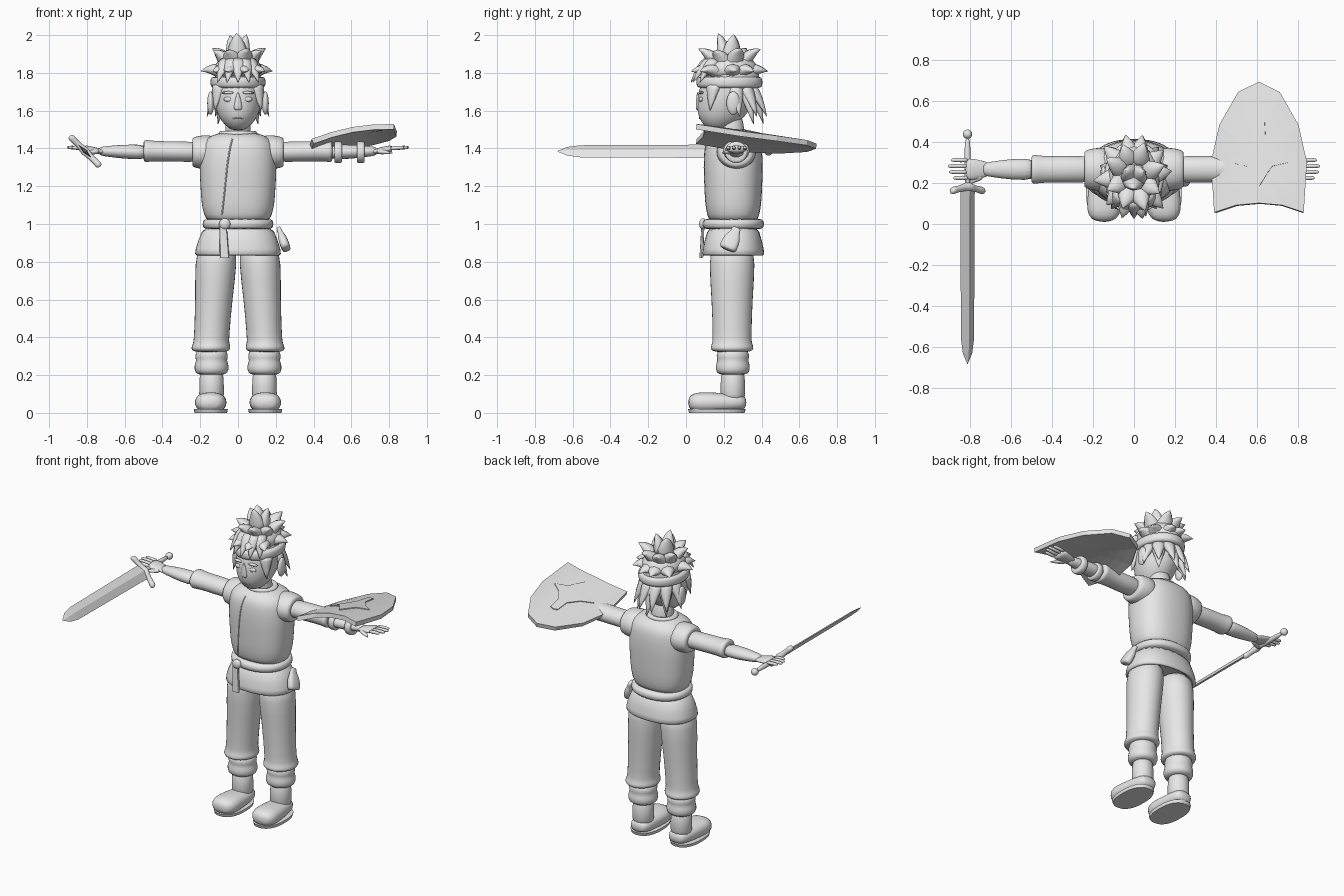
import bpy, bmesh, math, random
from mathutils import Vector
from mathutils.bvhtree import BVHTree

default_cube = bpy.data.objects.get("Cube")
if default_cube:
    bpy.data.objects.remove(default_cube)

# One plain clay colour for everything
clay = bpy.data.materials.new("plain_grey")
clay.use_nodes = True
clay.diffuse_color = (.8, .8, .8, 1)
shader = clay.node_tree.nodes["Principled BSDF"]
shader.inputs["Base Color"].default_value = clay.diffuse_color

# Order of (along, across, up) for each loft direction
PLACE = {"X": lambda along, u, v: (along, u, v),
         "Y": lambda along, u, v: (u, along, v),
         "Z": lambda along, u, v: (u, v, along)}


def finish(name, bm, mirror=False, levels=0, smooth=True):
    """Turn a bmesh into a finished object with its modifiers."""
    bmesh.ops.recalc_face_normals(bm, faces=bm.faces)
    mesh = bpy.data.meshes.new(name)
    bm.to_mesh(mesh)
    bm.free()
    mesh.materials.append(clay)
    for polygon in mesh.polygons:
        polygon.use_smooth = smooth
    obj = bpy.data.objects.new(name, mesh)
    bpy.context.collection.objects.link(obj)
    if mirror:
        obj.modifiers.new("mirror", "MIRROR")
    if levels:
        subdivision = obj.modifiers.new("subdivision", "SUBSURF")
        subdivision.levels = subdivision.render_levels = levels
    return obj


def skin(bm, rings, closed=True):
    """Join consecutive vertex rings with quads and cap the ends."""
    for low, high in zip(rings, rings[1:]):
        for i in range(len(low)):
            bm.faces.new((low[i - 1], low[i], high[i], high[i - 1]))
    bm.faces.new(rings[-1])
    if closed:
        bm.faces.new(rings[0])


def loft(name, axis, centre, profile, ratio=1, lean=0, sides=16, power=2,
         mirror=False, levels=1, smooth=True):
    """Superellipse loft: profile holds (position on axis, radius) pairs."""
    bm = bmesh.new()
    rings = []
    start = profile[0][0]
    shift = Vector(centre)
    drift = Vector(lean) if lean else Vector((0, 0))
    for along, radius in profile:
        middle = shift + drift * (along - start)
        ring = []
        for i in range(sides):
            angle = math.tau * i / sides
            c, s = math.cos(angle), math.sin(angle)
            u = math.copysign(abs(c) ** (2 / power), c) * radius
            v = math.copysign(abs(s) ** (2 / power), s) * radius * ratio
            ring.append(bm.verts.new(PLACE[axis](along, middle.x + u, middle.y + v)))
        rings.append(ring)
    skin(bm, rings)
    return finish(name, bm, mirror, levels, smooth)


def ball(name, centre, radii, mirror=False):
    bm = bmesh.new()
    bmesh.ops.create_uvsphere(bm, u_segments=16, v_segments=10, radius=1)
    bmesh.ops.scale(bm, vec=radii, verts=bm.verts)
    bmesh.ops.translate(bm, vec=centre, verts=bm.verts)
    return finish(name, bm, mirror)


def add_spike(bm, root, tip, radius, lift=.03):
    """Add a curved, slightly flattened, tapering lock."""
    control = (root + tip) / 2 + Vector((0, 0, lift))
    turn = (tip - root).to_track_quat("Z", "Y")
    rings = []
    steps, sides = 5, 8
    for step in range(steps):
        t = step / (steps - 1)
        point = root.lerp(control, t).lerp(control.lerp(tip, t), t)
        size = radius * (1 - t ** 1.6) + .002
        ring = []
        for i in range(sides):
            angle = math.tau * i / sides
            offset = Vector((math.cos(angle), math.sin(angle) * .7, 0)) * size
            ring.append(bm.verts.new(point + turn @ offset))
        rings.append(ring)
    skin(bm, rings)


# Tunic, belt and skirt
waist = (0, .25)
tunic = loft("tunic", "Z", waist, [(1, .165), (1.05, .18), (1.1, .195), (1.2, .2), (1.3, .207),
                                   (1.4, .2), (1.45, .18), (1.49, .1)],
             ratio=.77, sides=24, power=2.4)
loft("skirt", "Z", waist, [(1.02, .18), (.9, .215), (.83, .24), (.83, .2), (.9, .16)],
     ratio=.72, sides=24, power=2.3)
loft("belt", "Z", waist, [(.97, .17), (.98, .19), (1.02, .19), (1.03, .17)],
     ratio=.87, sides=24, power=2.2)
ball("belt_buckle", (-.07, .09, 1), (.03, .02, .03))
loft("belt_tail", "Z", (-.08, .09), [(1, .02), (.82, .025)], ratio=.4, sides=8,
     power=4, lean=(-.05, .05), levels=0, smooth=False)
loft("collar", "Z", waist, [(1.46, .1), (1.48, .11), (1.5, .09), (1.48, .07)], ratio=.9)
loft("neck", "Z", waist, [(1.42, .08), (1.5, .066), (1.6, .066)], lean=(0, -.1))

# Front seam laid on the chest
bpy.context.view_layer.update()
chest = BVHTree.FromObject(tunic, bpy.context.evaluated_depsgraph_get())
curve = bpy.data.curves.new("tunic_seam", "CURVE")
curve.dimensions = "3D"
curve.bevel_depth = .004
curve.materials.append(clay)
line = curve.splines.new("POLY")
line.points.add(15)
for step, point in enumerate(line.points):
    t = step / 15
    x = -.085 + .055 * t ** 3 + .015 * math.sin(math.pi * t)
    hit = chest.ray_cast(Vector((x, -1, 1.05 + .4 * t)), Vector((0, 1, 0)))[0]
    point.co = (*hit, 1)
bpy.context.collection.objects.link(bpy.data.objects.new("tunic_seam", curve))

# Sleeves, forearms and hands
arm = (.266, 1.38)
loft("shoulder_sleeve", "X", arm, [(.1, .1), (.17, .11), (.22, .1), (.245, .09), (.24, .06)],
     ratio=.86, mirror=True)
loft("upper_arm", "X", arm, [(.15, .07), (.35, .065), (.45, .066), (.48, .073), (.5, .07), (.5, .04)],
     ratio=.83, lean=(0, .02), mirror=True)
loft("forearm", "X", arm, [(.46, .057), (.6, .052), (.7, .037), (.74, .03)],
     ratio=.75, lean=(0, .02), mirror=True)
loft("palm", "X", arm, [(.7, .035), (.74, .042), (.79, .056), (.82, .05)],
     ratio=.37, lean=(0, .16), mirror=True)
for number, reach in enumerate((.88, .9, .905, .89)):
    loft(f"finger_{number + 1}", "X", (.224 + number * .029, 1.4),
         [(.8, .014), (reach - .01, .011), (reach, .006)],
         lean=(0, .06), sides=8, mirror=True)
thumb = bmesh.new()
add_spike(thumb, Vector((.74, .24, 1.385)), Vector((.82, .19, 1.375)), .022, lift=0)
finish("thumb", thumb, mirror=True, levels=1)

# Trousers, ankle wraps and boots
ankle = (.14, .248)
loft("trouser_leg", "Z", (.11, .244), [(.9, .1), (.8, .115), (.6, .1), (.4, .095), (.37, .097),
                                       (.35, .106), (.33, .105), (.32, .07)],
     ratio=1.1, lean=(-.06, 0), mirror=True)
loft("ankle_wrap", "Z", ankle, [(.35, .075), (.3, .093), (.28, .08), (.25, .095), (.21, .09), (.2, .06)],
     mirror=True)
loft("boot_shaft", "Z", ankle, [(.24, .066), (.15, .065), (.04, .073)], mirror=True)
loft("boot_foot", "Y", (.138, .055), [(.32, .035), (.3, .066), (.2, .077), (.1, .088), (.04, .08), (.01, .04)],
     ratio=.65, lean=(-.03, 0), power=2.4, mirror=True)
loft("boot_sole", "Z", (.144, .163), [(0, .086), (.02, .09)], ratio=1.7, sides=32,
     power=2.4, mirror=True, levels=0, smooth=False)

# Head and face
loft("head", "Z", (0, .17), [(1.495, .03), (1.52, .067), (1.56, .1), (1.62, .122), (1.7, .131),
                             (1.8, .126), (1.88, .08)], ratio=1.2, lean=(0, .25), sides=24)
nose = bmesh.new()
add_spike(nose, Vector((0, .07, 1.6)), Vector((0, .06, 1.7)), .026, lift=0)
finish("nose", nose, levels=1)
ball("mouth", (0, .08, 1.56), (.03, .012, .005))
ball("eye", (.05, .08, 1.66), (.026, .012, .014), mirror=True)
ball("eyebrow", (.05, .08, 1.695), (.036, .014, .008), mirror=True)
ball("ear", (.145, .25, 1.64), (.018, .036, .062), mirror=True)
skull = (0, .23)
loft("headband", "Z", skull, [(1.72, .12), (1.72, .145), (1.75, .148), (1.78, .145), (1.78, .12)],
     ratio=1.2, sides=24)

# Spiky hair above the band, in rings that climb the crown
loft("hair_cap", "Z", skull, [(1.76, .138), (1.84, .135), (1.9, .08)], ratio=1.2)
random.seed(4)
crown = Vector((*skull, 1.79))
hair = bmesh.new()
for climb, count in ((5, 10), (38, 8), (75, 3)):
    for k in range(count):
        turn = math.tau * (k + .5) / count + random.uniform(-.15, .15)
        rise = math.radians(climb)
        flat = math.cos(rise)
        way = Vector((math.sin(turn) * flat * .19, math.cos(turn) * flat * .22, math.sin(rise) * .22))
        add_spike(hair, crown + way * .4, crown + way * random.uniform(.93, 1.05), .056)


def hang_locks(degrees, root, tip):
    """Locks around the head; root and tip are (radius, height), zero degrees is the back."""
    for degree in degrees:
        turn = math.radians(degree)
        ends = [Vector((math.sin(turn) * r, skull[1] + math.cos(turn) * r * 1.2, z)) for r, z in (root, tip)]
        add_spike(hair, *ends, .042)


hang_locks(range(-75, 80, 30), (.1, 1.72), (.17, 1.57))
hang_locks((-45, 0, 45), (.1, 1.7), (.15, 1.53))
hang_locks((-125, 125), (.12, 1.73), (.15, 1.6))
hang_locks(range(140, 230, 20), (.09, 1.86), (.17, 1.75))
finish("hair_spikes", hair)

# Belt pouch
pouch = loft("pouch", "Z", (0, 0), [(-.07, .02), (-.06, .027), (.01, .024), (.03, .012), (.07, .015)],
             ratio=1.9, sides=12, power=3)
pouch.location = (.235, .245, .925)
pouch.rotation_euler = (-.4, -.35, 0)


# Shield and its raised emblem
def curved_plate(name, half_outline, middle, thickness, height):
    """Domed, tilted plate from half an outline, shrunk ring by ring to its middle."""
    outline = half_outline + [(-x, y) for x, y in half_outline[::-1] if x]
    bm = bmesh.new()
    rings = []
    for step in range(5):
        scale = 1 - step / 5
        ring = []
        for x, y in outline:
            u, v = x * scale, middle + (y - middle) * scale
            dome = .035 * (1 - (u / .23) ** 2)
            ring.append(bm.verts.new((.61 + u, v, height + .18 * u - .15 * v + dome)))
        rings.append(ring)
    skin(bm, rings, closed=False)
    obj = finish(name, bm, smooth=False)
    solid = obj.modifiers.new("thickness", "SOLIDIFY")
    solid.thickness = thickness
    solid.offset = 0


curved_plate("shield", [(0, .69), (.1, .64), (.19, .48), (.23, .3), (.215, .055), (.11, .09), (0, .1)],
             middle=.33, thickness=.028, height=1.48)
curved_plate("shield_emblem", [(0, .52), (.025, .51), (.03, .42), (.08, .35), (.145, .3), (.06, .28), (0, .185)],
             middle=.32, thickness=.008, height=1.496)
for x in (.53, .65):
    loft("shield_strap", "X", arm, [(x - .02, .055), (x - .02, .062), (x + .02, .062), (x + .02, .055)],
         ratio=.95)

# Sword, rolled about its length
hilt = (0, 0)
sword = [
    loft("sword_blade", "Y", hilt, [(.18, .05), (-.56, .045), (-.63, .032), (-.68, .002)],
         ratio=.24, sides=4, levels=0, smooth=False),
    loft("sword_guard", "X", (.16, 0), [(.115, .012), (.1, .022), (.06, .014), (0, .024)],
         lean=(-.2, 0), sides=10, mirror=True),
    loft("sword_grip", "Y", hilt, [(.17, .016), (.3, .018), (.43, .014)], sides=10),
    ball("sword_pommel", (0, .437, 0), (.023, .023, .023))]
for piece in sword:
    piece.location = (-.81, 0, 1.385)
    piece.rotation_euler.y = math.radians(45)
